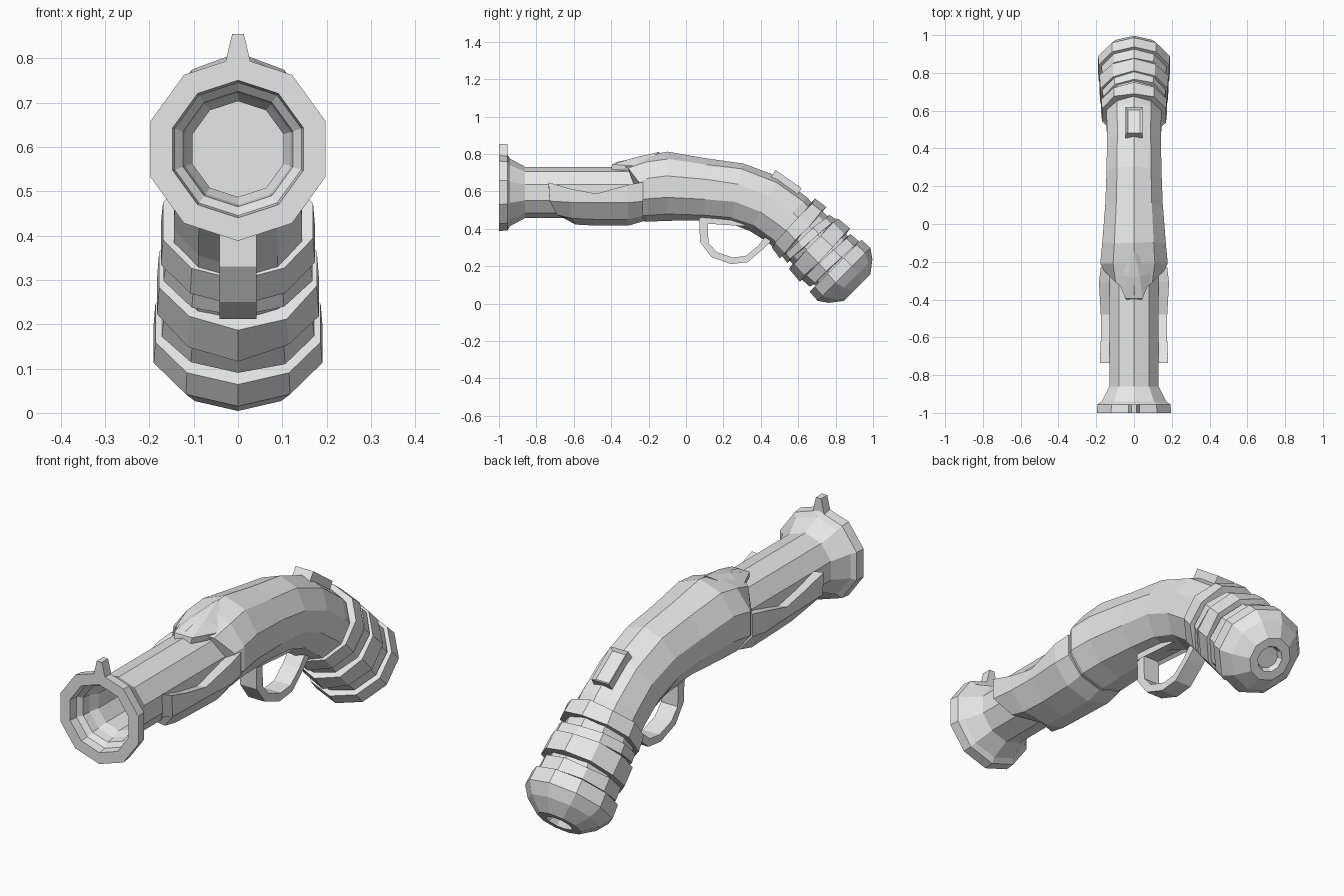
import bpy, bmesh, math, random
from mathutils import Vector, Matrix

random.seed(4)
if "Cube" in bpy.data.objects:
    bpy.data.objects.remove(bpy.data.objects["Cube"])

grey = bpy.data.materials.new("plain grey")
grey.use_nodes = True
COLOUR = (0.8, 0.8, 0.8, 1)
grey.diffuse_color = COLOUR
grey.node_tree.nodes["Principled BSDF"].inputs["Base Color"].default_value = COLOUR


def finish(name, bm):
    bmesh.ops.recalc_face_normals(bm, faces=bm.faces)
    mesh = bpy.data.meshes.new(name)
    bm.to_mesh(mesh)
    bm.free()
    mesh.materials.append(grey)
    obj = bpy.data.objects.new(name, mesh)
    bpy.context.collection.objects.link(obj)
    return obj


def section(y, z, rx, rz, tilt=0, jitter=0.0, sides=10):
    """Polygon around the axis, first corner on top; tilt bends the axis down."""
    t = math.radians(tilt)
    pts = []
    for i in range(sides):
        a = math.tau * (i / sides + 0.25)
        up = rz * math.sin(a) + random.uniform(-jitter, jitter)
        along = random.uniform(-jitter, jitter)
        pts.append(Vector((rx * math.cos(a),
                           y + up * math.sin(t) + along * math.cos(t),
                           z + up * math.cos(t) - along * math.sin(t))))
    return pts


def loft(name, rings):
    """Skin closed rings together and cap both ends."""
    bm = bmesh.new()
    loops = [[bm.verts.new(p) for p in ring] for ring in rings]
    n = len(loops[0])
    for a, b in zip(loops, loops[1:]):
        for i in range(n):
            j = (i + 1) % n
            bm.faces.new((a[i], a[j], b[j], b[i]))
    bm.faces.new(loops[0])
    bm.faces.new(loops[-1])
    return finish(name, bm)


def hull(name, points):
    bm = bmesh.new()
    for p in points:
        bm.verts.new(p)
    bmesh.ops.convex_hull(bm, input=bm.verts)
    return finish(name, bm)


def framed_plate(name, y, z, tilt, width, length, depth, border, flip=False):
    """Box with a shallow recess on its top (or bottom when flipped)."""
    bm = bmesh.new()
    bmesh.ops.create_cube(bm, size=1)
    bmesh.ops.scale(bm, vec=(width, length, depth), verts=bm.verts)
    bm.faces.ensure_lookup_table()
    face = max(bm.faces, key=lambda f: f.calc_center_median().z)
    bmesh.ops.inset_region(bm, faces=[face], thickness=border, depth=0)
    bmesh.ops.translate(bm, vec=(0, 0, -0.012), verts=face.verts)
    turn = Matrix.Rotation(-math.radians(tilt) + (math.pi if flip else 0), 4, "X")
    bmesh.ops.transform(bm, matrix=Matrix.Translation((0, y, z)) @ turn, verts=bm.verts)
    return finish(name, bm)


# Barrel with flared muzzle and hollow bore
AXIS = 0.595
barrel_profile = [(-0.72, 0.108), (-0.86, 0.108), (-0.90, 0.125), (-0.94, 0.13),
                  (-0.96, 0.15), (-1.0, 0.155), (-1.0, 0.207), (-0.955, 0.203),
                  (-0.94, 0.18), (-0.86, 0.137), (-0.15, 0.137)]
loft("barrel", [section(y, AXIS, r, r) for y, r in barrel_profile])

# Front sight
hull("front_sight", [(x * s, y, z) for s in (-1, 1) for y in (-1.0, -0.955)
                     for x, z in ((0.032, 0.775), (0.013, 0.855))])

# Curved stock, its front lip sweeping forward over the barrel
stock = [section(*s) for s in (
    (-0.25, 0.60, 0.165, 0.155, 0),
    (-0.21, 0.615, 0.188, 0.177, 0),
    (-0.10, 0.625, 0.177, 0.185, 0, 0.005),
    (0.10, 0.61, 0.16, 0.17, 3, 0.005),
    (0.27, 0.59, 0.153, 0.162, 12, 0.004),
    (0.42, 0.535, 0.15, 0.163, 28, 0.004),
    (0.54, 0.45, 0.152, 0.16, 42),
    (0.64, 0.35, 0.152, 0.15, 45))]
stock[0][0].y -= 0.13
for i in (1, 9):
    stock[0][i].y -= 0.06
loft("stock", stock)

# Raised hood on top of the lip
hull("stock_hood", [(x * s, y, z) for s in (-1, 1) for x, y, z in (
    (0.045, -0.395, 0.745), (0.04, -0.40, 0.715), (0.03, -0.28, 0.78),
    (0.105, -0.25, 0.735), (0.0, -0.14, 0.812), (0.07, -0.25, 0.66))])


# Fore-end trough wrapped round the underside of the barrel
def trough(y, rx, rz, rim_z, sweep):
    outer, inner = [], []
    for k in range(6):
        a = math.radians(-162 + 36 * (k - 0.5)) if k == 0 else math.radians(-162 + 36 * (k - 1))
        if k == 0:
            a = math.radians(162)
        side = abs(math.cos(a))
        outer.append(Vector((rx * math.cos(a), y - sweep * side, AXIS + rz * math.sin(a))))
        inner.append(Vector((0.118 * math.cos(a), y - sweep * side, AXIS + 0.118 * math.sin(a))))
    rim = Vector((rx * math.cos(math.radians(18)), y - sweep, rim_z))
    rim_in = Vector((0.12, y - sweep, rim_z - 0.01))
    outer[0] = Vector((-rim.x, rim.y, rim.z))
    inner[0] = Vector((-rim_in.x, rim_in.y, rim_in.z))
    return outer + [rim, rim_in] + inner[:0:-1] + [inner[0]]


loft("fore_end", [trough(*t) for t in (
    (-0.62, 0.19, 0.15, 0.648, 0.115),
    (-0.59, 0.185, 0.172, 0.615, 0.03),
    (-0.48, 0.185, 0.178, 0.588, 0.0),
    (-0.31, 0.195, 0.178, 0.635, 0.0),
    (-0.23, 0.185, 0.155, 0.65, 0.0))])


# Grip bands and butt cap along the drooping end of the stock
def grip_ring(s, r, tilt=45.0, jitter=0.005):
    return section(0.60 + 0.70 * s, 0.405 - 0.71 * s, r, r, tilt, jitter)


loft("grip_core", [grip_ring(s, 0.155) for s in (0.0, 0.34)])
bands = [(-0.035, 0.035, 0.178, 42), (0.055, 0.10, 0.172, 49),
         (0.115, 0.205, 0.187, 44), (0.215, 0.275, 0.176, 48)]
for number, (start, end, r, tilt) in enumerate(bands, 1):
    loft(f"grip_band_{number}", [grip_ring(start, r - 0.035, tilt), grip_ring(start, r, tilt),
                                 grip_ring(end, r + 0.005, tilt), grip_ring(end, r - 0.03, tilt)])
cap_profile = [(0.285, 0.15), (0.285, 0.196), (0.35, 0.20), (0.40, 0.165),
               (0.45, 0.10), (0.45, 0.06), (0.425, 0.05)]
loft("butt_cap", [grip_ring(s, r, 45, 0) for s, r in cap_profile])

# Trigger guard swept from outer and inner outline points
guard = [((0.07, 0.47), (0.115, 0.47)), ((0.075, 0.33), (0.12, 0.325)),
         ((0.135, 0.25), (0.165, 0.275)), ((0.24, 0.212), (0.25, 0.247)),
         ((0.33, 0.222), (0.32, 0.255)), ((0.41, 0.29), (0.385, 0.31)),
         ((0.49, 0.37), (0.45, 0.39))]
loft("trigger_guard", [[Vector((-0.042, *o)), Vector((0.042, *o)),
                        Vector((0.042, *i)), Vector((-0.042, *i))] for o, i in guard])

# Recessed plates on the stock
framed_plate("top_plate", 0.535, 0.645, 35, 0.09, 0.17, 0.05, 0.017)
framed_plate("trigger_plate", 0.20, 0.442, 4, 0.10, 0.24, 0.04, 0.02, flip=True)
